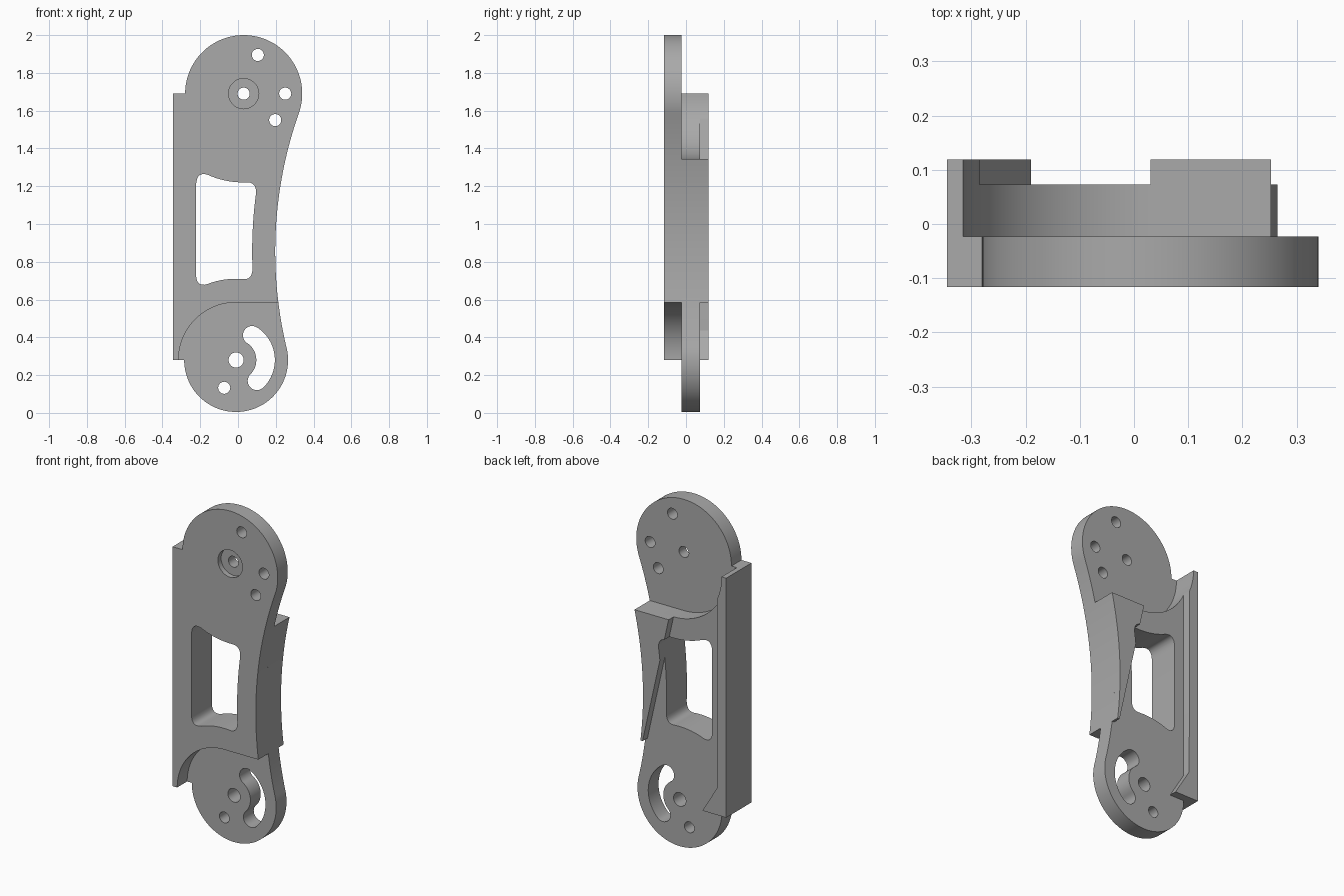
import bpy, bmesh
from math import sin, cos, asin, sqrt, pi, radians, degrees
from mathutils import Vector

cube = bpy.data.objects.get("Cube")
if cube:
    bpy.data.objects.remove(cube, do_unlink=True)

grey = bpy.data.materials.new("plain_grey")
grey.use_nodes = True
grey.diffuse_color = (0.4, 0.4, 0.4, 1)
grey.node_tree.nodes["Principled BSDF"].inputs["Base Color"].default_value = (0.4, 0.4, 0.4, 1)

# Shared layout: two pivots, a large waist arc, and the depth of each layer
TOP, LOW = (0.03, 1.69), (-0.01, 0.28)
WAIST, WAIST_R = (2.397, 0.855), 2.2
FRONT, MID, REAR, BACK = -0.116, -0.023, 0.073, 0.119
LEFT = -0.345
SHELF, FOOT = 1.345, 0.585


def arc(centre, r, a0, a1, n=32):
    angles = [radians(a0 + (a1 - a0) * i / n) for i in range(n + 1)]
    return [(centre[0] + r * cos(a), centre[1] + r * sin(a)) for a in angles]


def waist(z0, z1, inset=0.0):
    """Concave side edge between two heights."""
    r = WAIST_R + inset
    a0, a1 = (180 - degrees(asin((z - WAIST[1]) / r)) for z in (z0, z1))
    return arc(WAIST, r, a0, a1)


def circle(centre, r):
    return arc(centre, r, 0, 360, 40)[:-1]


def soft_loop(runs, corners, n=8):
    """Join runs of points with a rounded turn at each corner."""
    pts = []
    for i, run in enumerate(runs):
        a, c = Vector(run[-1]), Vector(corners[i])
        b = Vector(runs[(i + 1) % len(runs)][0])
        pts += run
        for k in range(1, n):
            t = k / n
            pts.append(tuple(a * (1 - t) ** 2 + c * 2 * t * (1 - t) + b * t * t))
    return pts


def plate(name, loops, y0, y1):
    """Flat plate from an outline and its holes, extruded through y."""
    curve = bpy.data.curves.new(name, "CURVE")
    curve.dimensions = "2D"
    curve.fill_mode = "BOTH"
    curve.extrude = (y1 - y0) / 2
    for loop in loops:
        spline = curve.splines.new("POLY")
        spline.points.add(len(loop) - 1)
        for p, (x, z) in zip(spline.points, loop):
            p.co = (x, z, 0, 1)
        spline.use_cyclic_u = True
    obj = bpy.data.objects.new(name, curve)
    bpy.context.collection.objects.link(obj)
    obj.rotation_euler.x = pi / 2
    obj.location.y = (y0 + y1) / 2
    bpy.ops.object.select_all(action="DESELECT")
    obj.select_set(True)
    bpy.context.view_layer.objects.active = obj
    bpy.ops.object.convert(target="MESH")
    obj = bpy.context.object
    bm = bmesh.new()
    bm.from_mesh(obj.data)
    bmesh.ops.remove_doubles(bm, verts=bm.verts, dist=1e-5)
    bmesh.ops.recalc_face_normals(bm, faces=bm.faces)
    bm.to_mesh(obj.data)
    bm.free()
    obj.data.materials.clear()
    obj.data.materials.append(grey)
    bpy.ops.object.shade_smooth_by_angle(angle=radians(30))
    return obj


def cut(obj, cutter):
    mod = obj.modifiers.new("cut", "BOOLEAN")
    mod.operation = "DIFFERENCE"
    mod.solver = "EXACT"
    mod.object = cutter
    cutter.hide_render = True
    cutter.hide_set(True)


# Window: edges run parallel to the two pivots and the waist
def on_arc(centre, r, x, side):
    return (x, centre[1] + side * sqrt(r * r - (x - centre[0]) ** 2))


def sweep(centre, r, side, x0, x1, n=12):
    return [on_arc(centre, r, x0 + (x1 - x0) * i / n, side) for i in range(n + 1)]


W_LEFT = -0.222
window = soft_loop(
    [[(W_LEFT, 1.2), (W_LEFT, 0.735)],
     sweep(LOW, 0.43, 1, -0.145, 0.02),
     waist(0.765, 1.165, 0.122),
     sweep(TOP, 0.47, -1, 0.04, -0.14)],
    [on_arc(LOW, 0.43, W_LEFT, 1), (0.076, 0.7), (0.097, 1.225),
     on_arc(TOP, 0.47, W_LEFT, -1)])

# Front plate with the upper disc
front_outline = ([(LEFT, 1.69), (LEFT, 0.28)]
                 + arc(LOW, 0.305, 180, 90)
                 + waist(FOOT, 1.587)
                 + arc(TOP, 0.31, -19.4, 180, 64)[1:])
screw_holes = [circle(c, 0.032) for c in
               (TOP, (0.105, 1.895), (0.25, 1.69), (0.197, 1.55))]
front_plate = plate("front_plate", [front_outline, window] + screw_holes, FRONT, MID)
cut(front_plate, plate("counterbore_cutter", [circle(TOP, 0.08)], FRONT - 0.05, FRONT + 0.03))

# Rear plate with the lower disc and the curved slot
rear_outline = ([(LEFT, 1.69), (LEFT, 0.28)]
                + arc(LOW, 0.275, 180, 373.4, 64)
                + waist(0.344, SHELF)[1:]
                + arc(TOP, 0.345, 270, 180))
mid_r, half = 0.156, 0.049
ends = [arc(LOW, mid_r, a, a, 1)[0] for a in (-45, 57)]
slot = (arc(LOW, mid_r + half, -45, 57) + arc(ends[1], half, 57, 237, 16)[1:]
        + arc(LOW, mid_r - half, 57, -45)[1:] + arc(ends[0], half, 135, 315, 16)[1:-1])
plate("rear_plate", [rear_outline, window, slot, circle(LOW, 0.04),
                     circle((-0.073, 0.133), 0.032)], MID, REAR)

# Straight rail along one edge, flared at its foot
straight_rail = ([(LEFT, 1.69), (LEFT, 0.28), (-0.19, 0.28), (-0.285, 0.437)]
                 + arc(TOP, 0.345, 204, 180, 10))
plate("straight_rail", [straight_rail], REAR, BACK)

# Tapered rail behind the waist, notched by the window
tapered_rail = plate("tapered_rail", [[(TOP[0], SHELF), (0.2, FOOT)] + waist(FOOT, SHELF)],
                     REAR, BACK)
cut(tapered_rail, plate("window_cutter", [window], REAR - 0.05, BACK + 0.05))

# Apply the cuts and drop the cutters
for obj in (front_plate, tapered_rail):
    bpy.ops.object.select_all(action="DESELECT")
    obj.select_set(True)
    bpy.context.view_layer.objects.active = obj
    cutter = obj.modifiers["cut"].object
    bpy.ops.object.modifier_apply(modifier="cut")
    bpy.data.objects.remove(cutter, do_unlink=True)
    bpy.ops.object.shade_smooth_by_angle(angle=radians(30))
